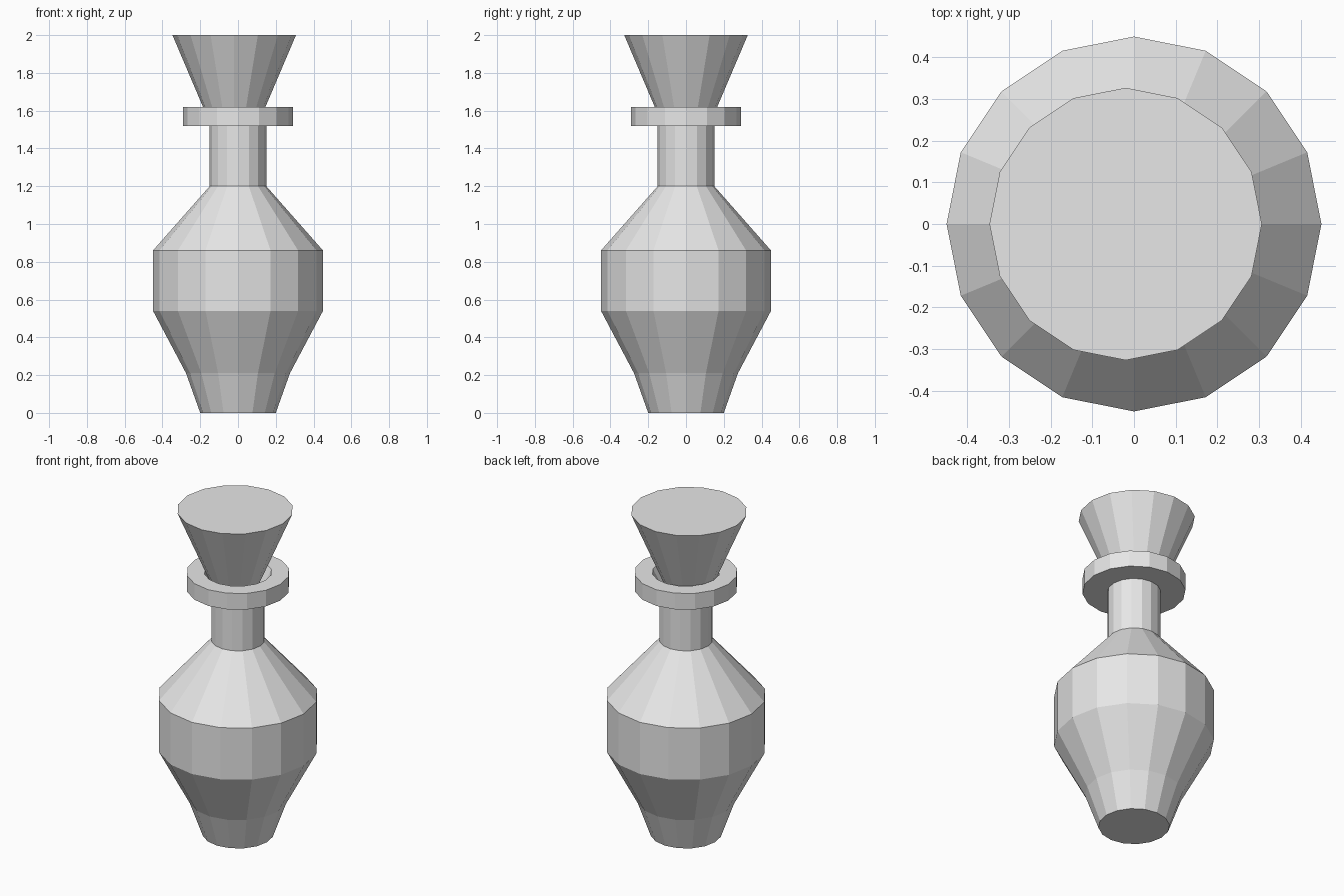
import bpy
import bmesh
import math

SIDES = 16

# Remove the default cube
cube = bpy.data.objects.get("Cube")
if cube:
    bpy.data.objects.remove(cube, do_unlink=True)

# Single plain grey material
grey = bpy.data.materials.new("plain_grey")
grey.use_nodes = True
colour = (0.8, 0.8, 0.8, 1.0)
grey.diffuse_color = colour
grey.node_tree.nodes["Principled BSDF"].inputs["Base Color"].default_value = colour


def lathe(name, profile, x=0.0):
    """Turn a (radius, height) profile into a closed faceted solid."""
    bm = bmesh.new()
    rings = []
    for radius, z in profile:
        angles = [2 * math.pi * i / SIDES for i in range(SIDES)]
        rings.append([bm.verts.new((radius * math.cos(a), radius * math.sin(a), z))
                      for a in angles])
    for low, high in zip(rings, rings[1:]):
        for i in range(SIDES):
            j = (i + 1) % SIDES
            bm.faces.new((low[i], low[j], high[j], high[i]))
    # Cap both ends of the profile
    bm.faces.new(rings[0])
    bm.faces.new(rings[-1])
    bmesh.ops.recalc_face_normals(bm, faces=bm.faces)
    mesh = bpy.data.meshes.new(name)
    bm.to_mesh(mesh)
    bm.free()
    mesh.materials.append(grey)
    obj = bpy.data.objects.new(name, mesh)
    obj.location.x = x
    bpy.context.collection.objects.link(obj)
    return obj


# Bottle: foot, belly, shoulder, neck, collar and the recessed mouth
lathe("bottle", [
    (0.20, 0.0), (0.275, 0.21), (0.45, 0.54), (0.45, 0.86),
    (0.15, 1.20), (0.15, 1.52), (0.29, 1.52), (0.29, 1.62),
    (0.19, 1.62), (0.14, 1.52),
])

# Flared stopper, sitting slightly off centre in the mouth
lathe("stopper", [(0.125, 1.525), (0.327, 2.0)], x=-0.02)
